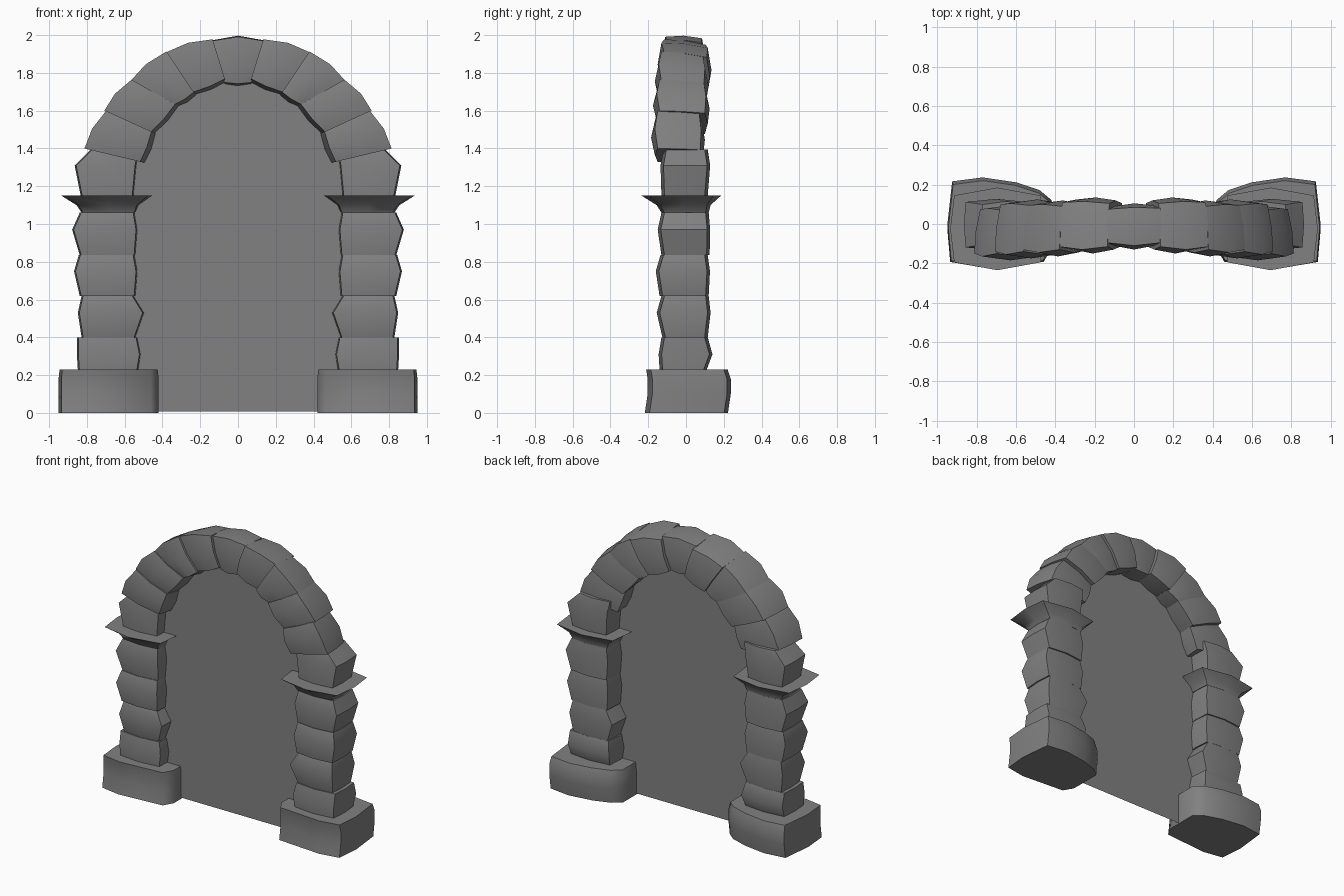
import bpy, bmesh
from math import sin, cos, pi
from mathutils import Vector

if "Cube" in bpy.data.objects:
    bpy.data.objects.remove(bpy.data.objects["Cube"])

stone = bpy.data.materials.new("dark_grey_stone")
stone.diffuse_color = (.22, .22, .22, 1)
stone.use_nodes = True
stone.node_tree.nodes["Principled BSDF"].inputs["Base Color"].default_value = stone.diffuse_color


def loft(name, rings, mirror=True, angle=0.7):
    """Closed solid from a stack of equal-length point rings."""
    bm = bmesh.new()
    vs = [[bm.verts.new(p) for p in r] for r in rings]
    n = len(rings[0])
    for a, b in zip(vs, vs[1:]):
        for i in range(n):
            j = (i + 1) % n
            bm.faces.new((a[i], a[j], b[j], b[i]))
    bm.faces.new(vs[0][::-1])
    bm.faces.new(vs[-1])
    bmesh.ops.recalc_face_normals(bm, faces=bm.faces)
    me = bpy.data.meshes.new(name)
    bm.to_mesh(me)
    bm.free()
    me.materials.append(stone)
    ob = bpy.data.objects.new(name, me)
    bpy.context.collection.objects.link(ob)
    bpy.ops.object.select_all(action='DESELECT')
    ob.select_set(True)
    bpy.context.view_layer.objects.active = ob
    bpy.ops.object.shade_smooth_by_angle(angle=angle)
    if mirror:
        m = ob.modifiers.new("mirror", 'MIRROR')
        m.use_mirror_merge = False
    return ob


def ring(inner, outer, y0, y1, puff=0.012, lean=0):
    """Eight-point section between an inner and outer (x, z) point.
    lean slides the back of the section towards the inner side."""
    i, o = Vector((inner[0], 0, inner[1])), Vector((outer[0], 0, outer[1]))
    n = (o - i).normalized()
    mid, ym, d = (i + o) / 2, (y0 + y1) / 2, n * puff

    def Y(p, y):
        q = p - n * lean * (y - y0) / (y1 - y0)
        return (q.x, y, q.z)
    return [Y(i, y0 + puff), Y(mid, y0), Y(o, y0 + puff), Y(o + d * .5, ym),
            Y(o, y1 - puff), Y(mid, y1), Y(i, y1 - puff), Y(i - d * .5, ym)]


# Foundation blocks
plan = [(.42, -.12), (.46, -.19), (.79, -.215), (.935, -.19), (.95, -.02),
        (.925, .205), (.77, .225), (.6, .2), (.48, .16), (.42, .11)]
base_rings = []
for z, s, dy in ((0, 1, -.003), (.1, 1, .012), (.18, 1, .012), (.23, .98, .0)):
    base_rings.append([(.68 + (x - .68) * s, y * s + dy, z) for x, y in plan])
loft("base_block", base_rings, angle=1.1)

# Column stones: (z, inner x, outer x, front y, back y) per ring
columns = [
    [(.23, .535, .84, -.14, .11), (.31, .522, .845, -.145, .14), (.40, .54, .845, -.13, .115)],
    [(.40, .55, .82, -.125, .115), (.53, .505, .84, -.155, .13), (.62, .56, .82, -.13, .12)],
    [(.62, .55, .83, -.14, .12), (.75, .54, .86, -.16, .127), (.835, .555, .835, -.135, .115)],
    [(.835, .55, .83, -.13, .125), (.97, .54, .87, -.15, .128), (1.06, .555, .83, -.13, .12)],
    [(1.15, .56, .825, -.13, .115), (1.31, .545, .857, -.135, .128), (1.395, .53, .77, -.12, .115)],
]
for k, rows in enumerate(columns):
    loft(f"column_stone_{k + 1}",
         [ring((a, z), (b, z), y0, y1, .016) for z, a, b, y0, y1 in rows])

# Flared capital under the arch
capital = []
for z, a, b, y0, y1, puff in ((1.06, .55, .82, -.13, .12, .015),
                              (1.10, .535, .845, -.155, .13, .02),
                              (1.15, .475, .915, -.235, .185, .04)):
    capital.append(ring((a, z), (b, z), y0, y1, puff))
loft("capital", capital)

# Arch stones: start inner, start outer, end inner, end outer, front y, back y
arch = [
    ((.52, 1.33), (.815, 1.40), (.46, 1.49), (.70, 1.60), -.185, .10),
    ((.46, 1.49), (.71, 1.60), (.335, 1.635), (.565, 1.765), -.175, .125),
    ((.345, 1.63), (.572, 1.757), (.235, 1.70), (.38, 1.915), -.165, .12),
    ((.24, 1.70), (.383, 1.91), (.07, 1.77), (.135, 1.98), -.15, .135),
]


def voussoir(name, a0, b0, a1, b1, y0, y1, bulge, lean=.035, mirror=True):
    a0, b0, a1, b1 = map(Vector, (a0, b0, a1, b1))
    am, bm_ = (a0 + a1) / 2, (b0 + b1) / 2
    d = (bm_ - am).normalized() * bulge
    loft(name, [ring(a0, b0, y0 + .02, y1 - .01, .015, lean),
                ring(am - d * .3, bm_ + d, y0, y1, .02, lean),
                ring(a1, b1, y0 + .02, y1 - .015, .015, lean)], mirror)


for k, s in enumerate(arch):
    voussoir(f"arch_stone_{k + 1}", *s, bulge=.018)
voussoir("keystone", (.072, 1.75), (.137, 1.97), (-.072, 1.75), (-.137, 1.97),
         -.13, .105, .022, lean=.01, mirror=False)

# Flat pane filling the doorway
py = -.04
outline = [(-.58, py, .008), (.58, py, .008)]
outline += [(.58 * cos(pi * i / 20), py, 1.14 + .63 * sin(pi * i / 20)) for i in range(21)]
me = bpy.data.meshes.new("doorway_pane")
me.from_pydata(outline, [], [list(range(len(outline)))])
me.materials.append(stone)
bpy.context.collection.objects.link(bpy.data.objects.new("doorway_pane", me))
